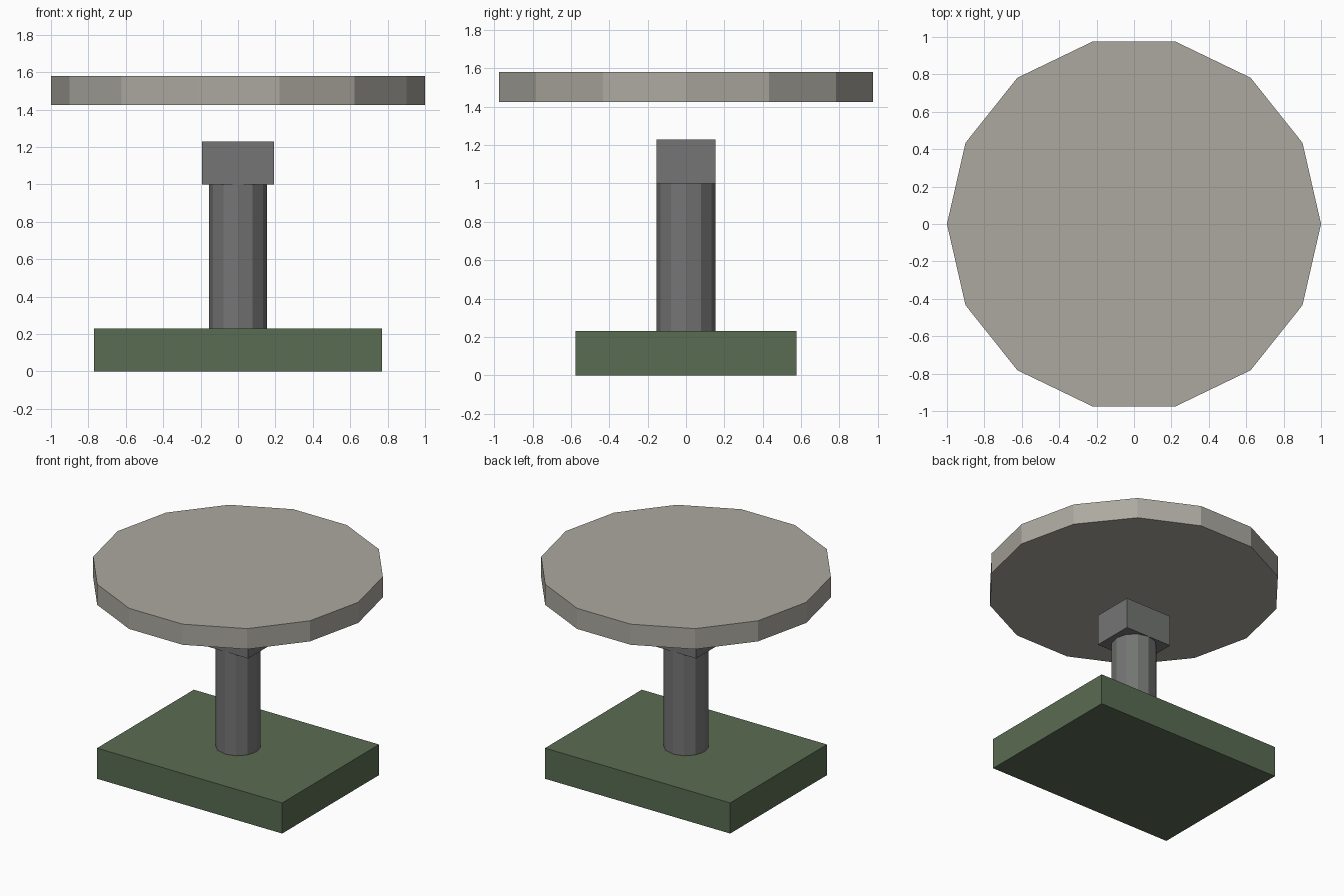
import bpy

if "Cube" in bpy.data.objects:
    bpy.data.objects.remove(bpy.data.objects["Cube"])


def linear(c):
    c /= 255
    return c / 12.92 if c <= 0.04045 else ((c + 0.055) / 1.055) ** 2.4


def material(name, rgb):
    m = bpy.data.materials.new(name)
    m.diffuse_color = (*[linear(c) for c in rgb], 1)
    m.use_nodes = True
    m.node_tree.nodes["Principled BSDF"].inputs["Base Color"].default_value = m.diffuse_color
    return m


def finish(obj, name, mat):
    obj.name = name
    obj.data.name = name
    obj.data.materials.append(mat)


def box(name, width, depth, z0, z1, mat):
    bpy.ops.mesh.primitive_cube_add(size=1, location=(0, 0, (z0 + z1) / 2))
    obj = bpy.context.object
    obj.scale = (width, depth, z1 - z0)
    bpy.ops.object.transform_apply(location=False, rotation=False, scale=True)
    finish(obj, name, mat)


def prism(name, sides, radius, z0, z1, mat):
    # Corners lie on the x axis
    bpy.ops.mesh.primitive_cylinder_add(vertices=sides, radius=radius, depth=z1 - z0,
                                        location=(0, 0, (z0 + z1) / 2))
    obj = bpy.context.object
    obj.rotation_euler.z = 1.5707963
    bpy.ops.object.transform_apply(location=False, rotation=True, scale=False)
    finish(obj, name, mat)


green = material("moss green", (90, 108, 82))
grey = material("mid grey", (115, 117, 115))
stone = material("warm stone", (172, 169, 160))

# Base slab, column, block on the column, floating round top
box("base", 1.54, 1.15, 0, 0.23, green)
prism("column", 12, 0.154, 0.23, 1.0, grey)
box("column_block", 0.384, 0.308, 1.0, 1.23, grey)
prism("round_top", 14, 1.0, 1.425, 1.58, stone)
